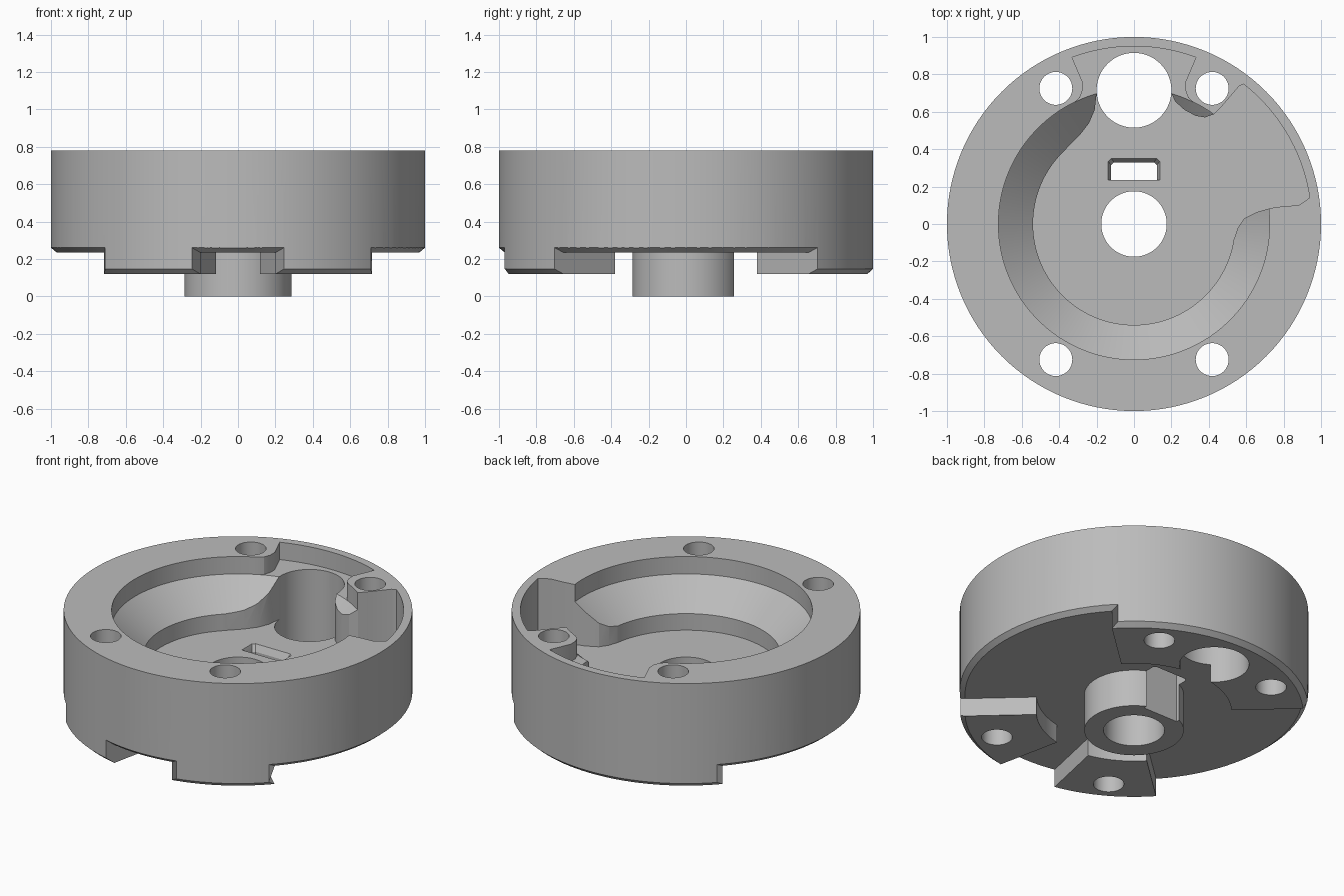
import bpy, bmesh
from math import sin, cos, pi, radians, hypot

if "Cube" in bpy.data.objects:
    bpy.data.objects.remove(bpy.data.objects["Cube"])

grey = bpy.data.materials.new("machined_grey")
grey.use_nodes = True
grey.diffuse_color = (0.5, 0.5, 0.5, 1)
grey.node_tree.nodes["Principled BSDF"].inputs["Base Color"].default_value = (0.5, 0.5, 0.5, 1)

FLOOR, STEP, BASE, PAD, TOP = 0.40, 0.67, 0.235, 0.12, 0.78
ABOVE, BELOW = 1.0, -0.2


def make(name, bm):
    bmesh.ops.recalc_face_normals(bm, faces=bm.faces)
    mesh = bpy.data.meshes.new(name)
    bm.to_mesh(mesh)
    bm.free()
    ob = bpy.data.objects.new(name, mesh)
    bpy.context.collection.objects.link(ob)
    mesh.materials.append(grey)
    return ob


def loft(name, rings):
    """Closed solid through rings that have equal point counts."""
    bm = bmesh.new()
    loops = [[bm.verts.new(p) for p in ring] for ring in rings]
    n = len(loops[0])
    for a, b in zip(loops, loops[1:]):
        for i in range(n):
            j = (i + 1) % n
            bm.faces.new((a[i], a[j], b[j], b[i]))
    bm.faces.new(loops[0][::-1])
    bm.faces.new(loops[-1])
    return make(name, bm)


def prism(name, outline, z0, z1):
    return loft(name, [[(x, y, z) for x, y in outline] for z in (z0, z1)])


def turned(name, profile, x=0, y=0, n=128):
    """Stack of circles given as (radius, height)."""
    return loft(name, [[(x + r * cos(2 * pi * i / n), y + r * sin(2 * pi * i / n), z)
                        for i in range(n)] for r, z in profile])


def arc(r, a0, a1, n):
    return [(r * cos(radians(a0 + (a1 - a0) * i / n)),
             r * sin(radians(a0 + (a1 - a0) * i / n))) for i in range(n + 1)]


def gap(name, mid, half, n=24):
    """Sector cutter between the feet, flared at the rim to leave a chamfer."""
    profile = [(0.4, BELOW), (0.4, BASE), (0.97, BASE), (1.03, BASE + 0.05), (1.03, BELOW), (0.97, BELOW)]
    rings = []
    for i in range(n + 1):
        t = 2 * i / n - 1
        ring = []
        for r, z in profile:
            a = mid + t * (half + (0.075 if r > 1 else 0))
            ring.append((r * cos(a), r * sin(a), z))
        rings.append(ring)
    return loft(name, rings)


def combine(target, other, operation):
    mod = target.modifiers.new(operation.lower(), 'BOOLEAN')
    mod.operation, mod.object, mod.solver = operation, other, 'EXACT'
    bpy.context.view_layer.objects.active = target
    bpy.ops.object.modifier_apply(modifier=mod.name)
    bpy.data.objects.remove(other)


# Outer drum with chamfered lower edge
body = turned("housing_body", [(0.97, PAD), (1, PAD + 0.027), (1, TOP)])

# Underside: central recess and three gaps leave two front feet and a back foot
combine(body, turned("under_recess", [(0.56, BELOW), (0.56, BASE)]), 'DIFFERENCE')
for mid, half in ((0, 42.5), (180, 42.5), (270, 12)):
    combine(body, gap("foot_gap", radians(mid), radians(half)), 'DIFFERENCE')

# Stepped bowl
combine(body, turned("bowl", [(0.54, FLOOR), (0.54, 0.505), (0.725, STEP), (0.725, ABOVE)]), 'DIFFERENCE')

# Shallow back pocket, mirrored about the middle
side = [(0.275, 0.76), (0.275, 0.715), (0.29, 0.675), (0.33, 0.64), (0.3, 0.5)]
shallow = arc(0.95, 110.4, 69.6, 20) + side + [(-x, y) for x, y in reversed(side)]
combine(body, prism("back_pocket", shallow, STEP, ABOVE), 'DIFFERENCE')

# Deep pocket that opens the bowl towards the left and the back bore
deep = [(0, 0), (-0.42, 0.33), (-0.36, 0.405), (-0.29, 0.475), (-0.24, 0.54), (-0.21, 0.61), (-0.2, 0.7),
        (0, 0.72), (0.2, 0.7), (0.22, 0.655), (0.27, 0.61), (0.33, 0.578), (0.38, 0.57),
        (0.43, 0.588), (0.47, 0.63), (0.56, 0.735)]
deep += arc(0.95, 52, 8.5, 20)
deep += [(0.88, 0.1), (0.8, 0.095), (0.73, 0.085), (0.66, 0.065), (0.59, 0.03),
         (0.555, -0.02), (0.535, -0.08)]
combine(body, prism("side_pocket", deep, FLOOR, ABOVE), 'DIFFERENCE')

# Hub below the floor
combine(body, turned("hub", [(0.285, 0), (0.285, 0.3)]), 'UNION')

# Bores: centre, back, and four screw holes
bores = [(0, 0, 0.175), (0, 0.715, 0.2)]
bores += [(sx * 0.418, sy * 0.725, 0.088) for sx in (-1, 1) for sy in (-1, 1)]
for x, y, r in bores:
    combine(body, turned("bore", [(r, BELOW), (r, ABOVE)], x, y, 64), 'DIFFERENCE')

# Key slot beside the hub with a flared mouth
slot = [(-0.122, 0.235), (0.122, 0.235), (0.122, 0.315), (0.107, 0.33), (-0.107, 0.33), (-0.122, 0.315)]
flare = [(x * 1.13, y if y < 0.3 else y + 0.02) for x, y in slot]
combine(body, loft("key_slot", [[(x, y, z) for x, y in o] for o, z in
                                ((slot, BELOW), (slot, FLOOR - 0.04), (flare, FLOOR), (flare, FLOOR + 0.1))]),
        'DIFFERENCE')

# Smooth curved walls, sharp machined edges
bpy.ops.object.select_all(action='DESELECT')
body.select_set(True)
bpy.context.view_layer.objects.active = body
bpy.ops.object.shade_smooth_by_angle(angle=radians(25))
